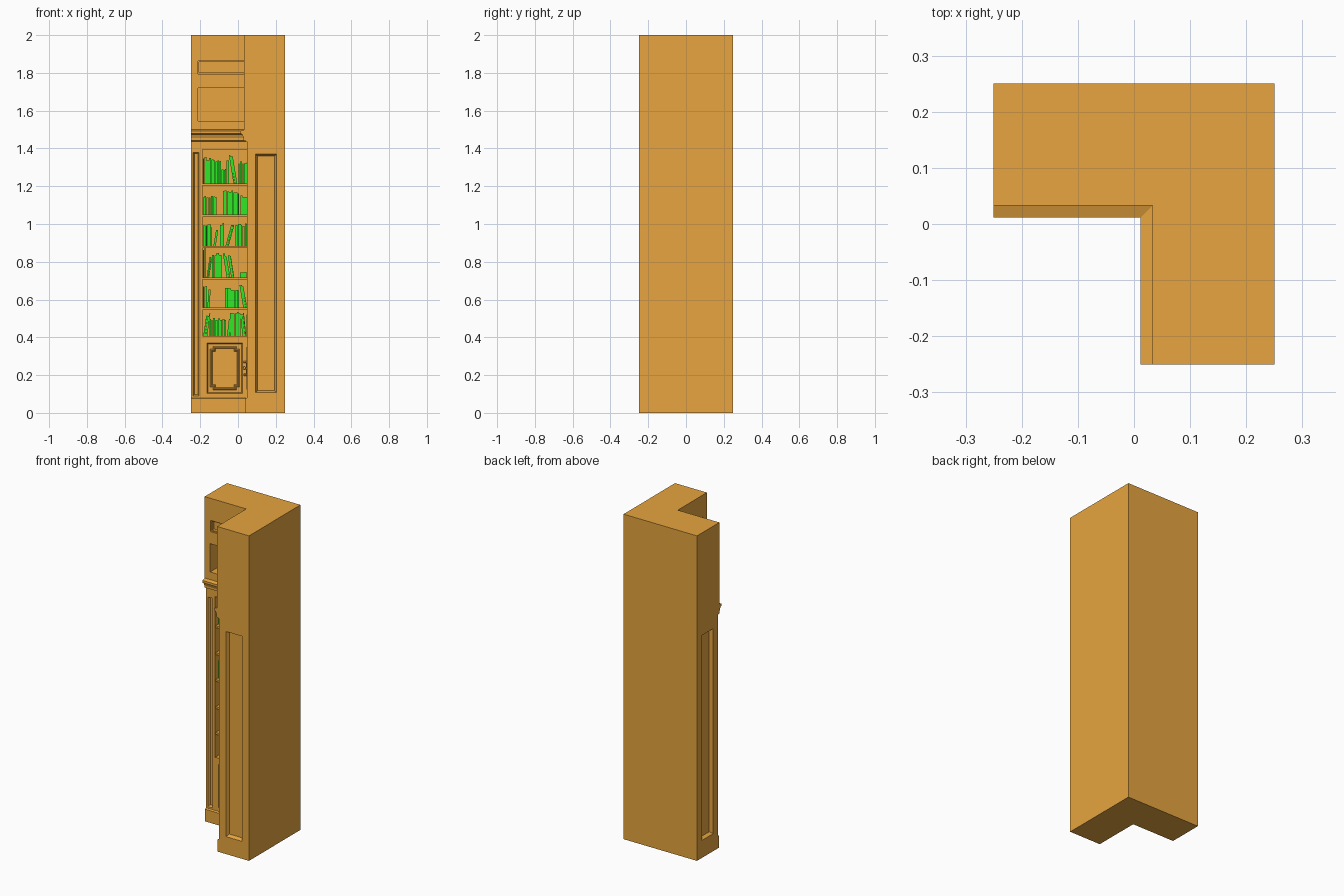
import bpy
import bmesh
import random

random.seed(4)
old = bpy.data.objects.get("Cube")
if old:
    bpy.data.objects.remove(old, do_unlink=True)


def material(name, colour):
    mat = bpy.data.materials.new(name)
    mat.use_nodes = True
    mat.diffuse_color = (*colour, 1)
    mat.node_tree.nodes["Principled BSDF"].inputs["Base Color"].default_value = (*colour, 1)
    return mat


wood = material("oak wood", (0.8, 0.376, 0.05))
green = material("book green", (0.03, 0.8, 0.02))


def add_object(name, bm, mat, swap=False):
    """Finish a mesh; swap reflects it onto the other wing across the diagonal."""
    if swap:
        for v in bm.verts:
            v.co.x, v.co.y = v.co.y, v.co.x
    bmesh.ops.recalc_face_normals(bm, faces=bm.faces)
    mesh = bpy.data.meshes.new(name)
    bm.to_mesh(mesh)
    bm.free()
    mesh.materials.append(mat)
    obj = bpy.data.objects.new(name, mesh)
    bpy.context.scene.collection.objects.link(obj)
    return obj


def loft(bm, rings):
    """Skin a stack of matching closed rings and cap both ends."""
    rows = [[bm.verts.new(p) for p in ring] for ring in rings]
    n = len(rows[0])
    for a, b in zip(rows, rows[1:]):
        for i in range(n):
            j = (i + 1) % n
            bm.faces.new((a[i], a[j], b[j], b[i]))
    bm.faces.new(rows[0])
    bm.faces.new(rows[-1])
    return bm


def corner_ring(low, front, high, z):
    """L-shaped plan outline with its inner corner at (front, front)."""
    plan = ((low, front), (front, front), (front, low), (high, low), (high, high), (low, high))
    return [(x, y, z) for x, y in plan]


def wedge(bm, x0, x1, y0, y1, z0, z1, bevel=0.0, lean=0.0):
    """Box running back from y0 to y1, narrowing by bevel and leaning along x."""
    rings = []
    for y, b in ((y0, 0), (y1, bevel)):
        rings.append([(x0 + b, y, z0 + b), (x1 - b, y, z0 + b),
                      (x1 - b + lean, y, z1 - b), (x0 + b + lean, y, z1 - b)])
    return loft(bm, rings)


def both_wings(name, build, mat):
    return [add_object(side + name, build(bmesh.new()), mat, swap)
            for side, swap in (("left_wing_", False), ("front_wing_", True))]


# Corner carcass with plinth, case and cornice
EDGE, FACE = 0.25, 0.047
profile = [(0.037, 0), (0.037, 0.075), (FACE, 0.08), (FACE, 1.437), (0.03, 1.442),
           (0.03, 1.455), (0.022, 1.475), (0.012, 1.478), (0.012, 1.492), (0.033, 1.499), (0.033, 2)]
carcass = add_object("carcass", loft(bmesh.new(), [corner_ring(-EDGE, d, EDGE, z) for d, z in profile]), wood)

# Cutters: openings that run around the inner corner
LOW, BACK = -0.188, 0.15
cutters = []
for low, back, z0, z1 in ((LOW, BACK, 0.407, 1.395), (-0.213, 0.13, 1.546, 1.72),
                          (-0.212, 0.042, 1.795, 1.864), (-0.206, 0.06, 1.802, 1.857)):
    cutters.append(add_object("opening_cutter", wedge(bmesh.new(), low, back, low, back, z0, z1), wood))

# Cutters: pilaster flutes, door recesses and sunk end panels
cutters += both_wings("flute_cutter", lambda bm: wedge(
    bm, -0.239, -0.205, FACE - 0.001, FACE + 0.014, 0.09, 1.38, 0.008), wood)
cutters += both_wings("door_cutter", lambda bm: wedge(
    bm, -0.165, 0.025, FACE - 0.001, FACE + 0.009, 0.103, 0.37, 0.006), wood)
cutters += both_wings("end_panel_cutter", lambda bm: wedge(
    bm, 0.092, 0.204, -EDGE - 0.001, -EDGE + 0.02, 0.107, 1.37, 0.011), wood)

bpy.context.view_layer.objects.active = carcass
for cutter in cutters:
    cutter.hide_render = True
    mod = carcass.modifiers.new("cut", 'BOOLEAN')
    mod.operation = 'DIFFERENCE'
    mod.solver = 'EXACT'
    mod.object = cutter
    bpy.ops.object.modifier_apply(modifier=mod.name)
for cutter in cutters:
    bpy.data.objects.remove(cutter, do_unlink=True)

# Shelves
floors = [0.407, 0.558, 0.717, 0.884, 1.049, 1.215]
for i, top in enumerate(floors[1:]):
    rings = [corner_ring(LOW - 0.005, 0.052, BACK + 0.005, z) for z in (top - 0.012, top)]
    add_object(f"shelf_{i + 1}", loft(bmesh.new(), rings), wood)


# Raised door panels with notched corners
def notched(x0, x1, z0, z1, notch, y):
    corners = []
    for x, z, sx, sz in ((x0, z0, 1, 1), (x1, z0, -1, 1), (x1, z1, -1, -1), (x0, z1, 1, -1)):
        a, b, c = (x, z + sz * notch), (x + sx * notch, z + sz * notch), (x + sx * notch, z)
        corners += [a, b, c] if sx == sz else [c, b, a]
    return [(x, y, z) for x, z in corners]


def door_panel(bm):
    steps = ((0, FACE + 0.012), (0, FACE + 0.001), (0.004, FACE - 0.002),
             (0.008, FACE - 0.002), (0.012, FACE + 0.004))
    return loft(bm, [notched(i - 0.147, 0.007 - i, 0.122 + i, 0.352 - i, 0.015, y) for i, y in steps])


both_wings("door_panel", door_panel, wood)


# Door handles: back plate, centre knob and two end studs
def handle(bm):
    wedge(bm, 0.03, 0.038, FACE - 0.004, FACE + 0.005, 0.2, 0.272)
    wedge(bm, 0.031, 0.037, 0.036, FACE, 0.233, 0.241)
    for radius, y, z in ((0.008, 0.033, 0.237), (0.006, 0.042, 0.202), (0.006, 0.042, 0.27)):
        ball = bmesh.ops.create_uvsphere(bm, u_segments=12, v_segments=8, radius=radius)["verts"]
        bmesh.ops.translate(bm, verts=ball, vec=(0.034, y, z))
    return bm


both_wings("handle", handle, wood)

# Books: per shelf, groups of (start, width, height, lean) in hundredths
rows = [
    [(-18.4, 2.2, 11.5, 1.6), (-15, 8.8, 9, 0), (-5.8, 1.4, 9, 1), (-4.3, 5.8, 12, 0), (2.4, 2, 12, -1.2), (4.6, 2, 11, 0)],
    [(-18.6, 2.2, 11.5, 0), (-16.2, 1.4, 9, .6), (-6.8, 7.8, 9.5, 0), (2.8, 2.2, 12, -2), (5.2, 1.6, 9, 0)],
    [(-18.6, 1.7, 14.5, 0), (-16.6, 1.4, 11, 1.6), (-13.8, 5.4, 12, 0), (-6, 2, 12, -2), (-3.6, 1.7, 11, -1.8), (1, 6, 2.6, 0)],
    [(-18.4, 4.8, 10.5, 0), (-13, 1.4, 8, 1.4), (-9.4, 2, 11.5, 0), (-6.6, 2, 11, 3), (-1.4, 8.2, 11, 0)],
    [(-18.6, 7.4, 9.5, 0), (-8, 9, 12, 0), (1.4, 5.5, 10, 0)],
    [(-18.6, 5.6, 13, 0), (-13, 4, 12, 0), (-8.8, 2.4, 7.5, 0), (-6, 1.6, 12, 0),
     (-2.4, 2.2, 14, -2.4), (.2, 6.5, 11, 0)],
]


def books(bm):
    for floor, groups in zip(floors, rows):
        for start, width, height, lean in groups:
            x, end = start / 100, (start + width) / 100
            while x < end - 0.003:
                thick = min(random.uniform(0.007, 0.014), end - x)
                tall = height / 100 * random.uniform(0.92, 1.08)
                front = random.uniform(0.071, 0.082)
                wedge(bm, x, x + thick - 0.0008, front, 0.14, floor, floor + tall, 0, lean / 100)
                x += thick
    return bm


both_wings("books", books, green)
